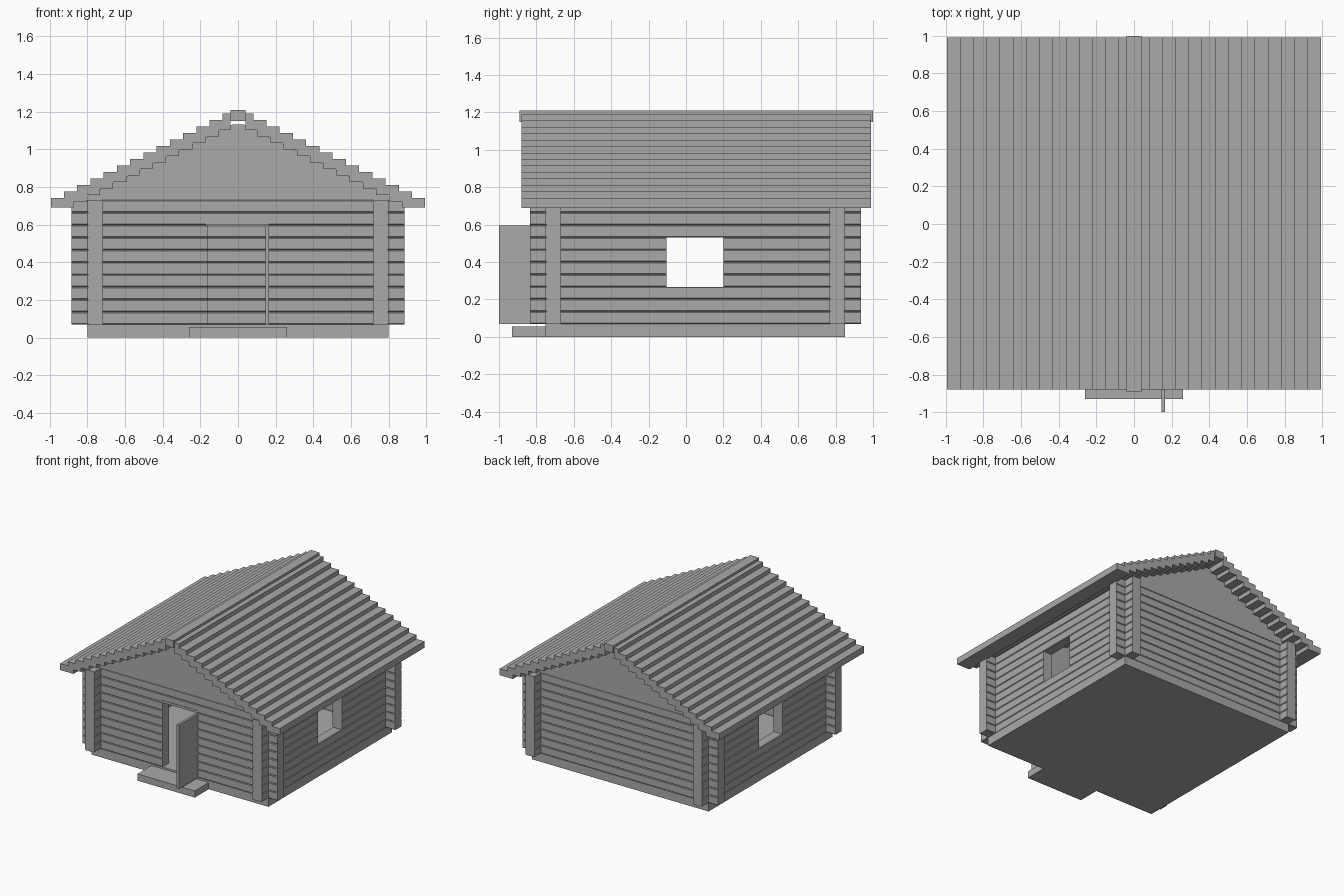
import bpy, bmesh

old = bpy.data.objects.get("Cube")
if old:
    bpy.data.objects.remove(old, do_unlink=True)

GREY = (0.4, 0.4, 0.4, 1)
mat = bpy.data.materials.new("plain grey")
mat.use_nodes = True
mat.diffuse_color = GREY
mat.node_tree.nodes["Principled BSDF"].inputs["Base Color"].default_value = GREY


def add_box(bm, x0, x1, y0, y1, z0, z1, groove_axis=None, groove=0.005):
    """Box by its limits; groove_axis chamfers the edges running along that axis."""
    lo, hi = (x0, y0, z0), (x1, y1, z1)
    verts = bmesh.ops.create_cube(bm, size=1)["verts"]
    for v in verts:
        v.co = [hi[k] if v.co[k] > 0 else lo[k] for k in range(3)]
    if groove_axis is not None:
        edges = {e for v in verts for e in v.link_edges
                 if abs(e.verts[0].co[groove_axis] - e.verts[1].co[groove_axis]) > 1e-5}
        bmesh.ops.bevel(bm, geom=list(edges), offset=groove, segments=1, affect='EDGES')


def finish(name, bm):
    bmesh.ops.recalc_face_normals(bm, faces=bm.faces)
    mesh = bpy.data.meshes.new(name)
    bm.to_mesh(mesh)
    bm.free()
    mesh.materials.append(mat)
    obj = bpy.data.objects.new(name, mesh)
    bpy.context.scene.collection.objects.link(obj)
    return obj


def box(name, *limits):
    bm = bmesh.new()
    add_box(bm, *limits)
    return finish(name, bm)


# Main dimensions
WX, YF, YB = 0.8, -0.75, 0.85      # outer wall faces
T, OUT = 0.083, 0.085              # log thickness, corner overhang
BASE, TOP, ROWS = 0.07, 0.73, 10
H = (TOP - BASE) / ROWS


def log_wall(name, axis, face0, face1, start, end, gap=None, gap_rows=()):
    """Stack of logs along an axis, with an opening in some rows."""
    bm = bmesh.new()
    for r in range(ROWS):
        z0 = BASE + r * H
        spans = [(start, gap[0]), (gap[1], end)] if r in gap_rows else [(start, end)]
        for a, b in spans:
            if axis == 0:
                add_box(bm, a, b, face0, face1, z0, z0 + H, 0)
            else:
                add_box(bm, face0, face1, a, b, z0, z0 + H, 1)
    return finish(name, bm)


# Floor slab and doorstep
box("floor_slab", -WX, WX, YF, YB, 0, BASE)
box("doorstep", -0.26, 0.26, -0.93, YF, 0, 0.055)

# Log walls
door, window = (-0.16, 0.165), (-0.105, 0.2)
log_wall("front_wall", 0, YF, YF + T, -WX - OUT, WX + OUT, door, range(8))
log_wall("back_wall", 0, YB - T, YB, -WX - OUT, WX + OUT)
log_wall("left_wall", 1, WX - T, WX, YF - OUT, YB + OUT, window, range(3, 7))
log_wall("right_wall", 1, -WX, -WX + T, YF - OUT, YB + OUT, window, range(3, 7))

# Open door and lintel
box("open_door", 0.145, 0.165, -1.0, -0.695, BASE, 0.595)
box("door_lintel", -0.17, 0.165, YF - 0.004, YF + T, 0.598, 0.617)


# Gables
def gable(name, y0, y1):
    bm = bmesh.new()
    outline = [(-WX, TOP), (WX, TOP), (WX, 0.755), (0.03, 1.132), (-0.03, 1.132), (-WX, 0.755)]
    face = bm.faces.new([bm.verts.new((x, y0, z)) for x, z in outline])
    new = bmesh.ops.extrude_face_region(bm, geom=[face])["geom"]
    moved = [g for g in new if isinstance(g, bmesh.types.BMVert)]
    bmesh.ops.translate(bm, verts=moved, vec=(0, y1 - y0, 0))
    finish(name, bm)


gable("front_gable", YF, YF + T)
gable("back_gable", YB - T, YB)

# Stepped roof boards on each slope
STEP, RISE = 0.0703, 0.0344
for side, name in ((1, "left_roof_boards"), (-1, "right_roof_boards")):
    bm = bmesh.new()
    for i in range(14):
        outer = 0.995 - i * STEP
        inner = max(outer - 0.12, 0.04)
        z = 0.69 + i * RISE
        xs = sorted((side * outer, side * inner))
        add_box(bm, *xs, -0.88, 0.99, z, z + 0.053)
    finish(name, bm)

# Ridge beam
box("ridge_beam", -0.04, 0.04, -0.89, 1.0, 1.15, 1.21)
